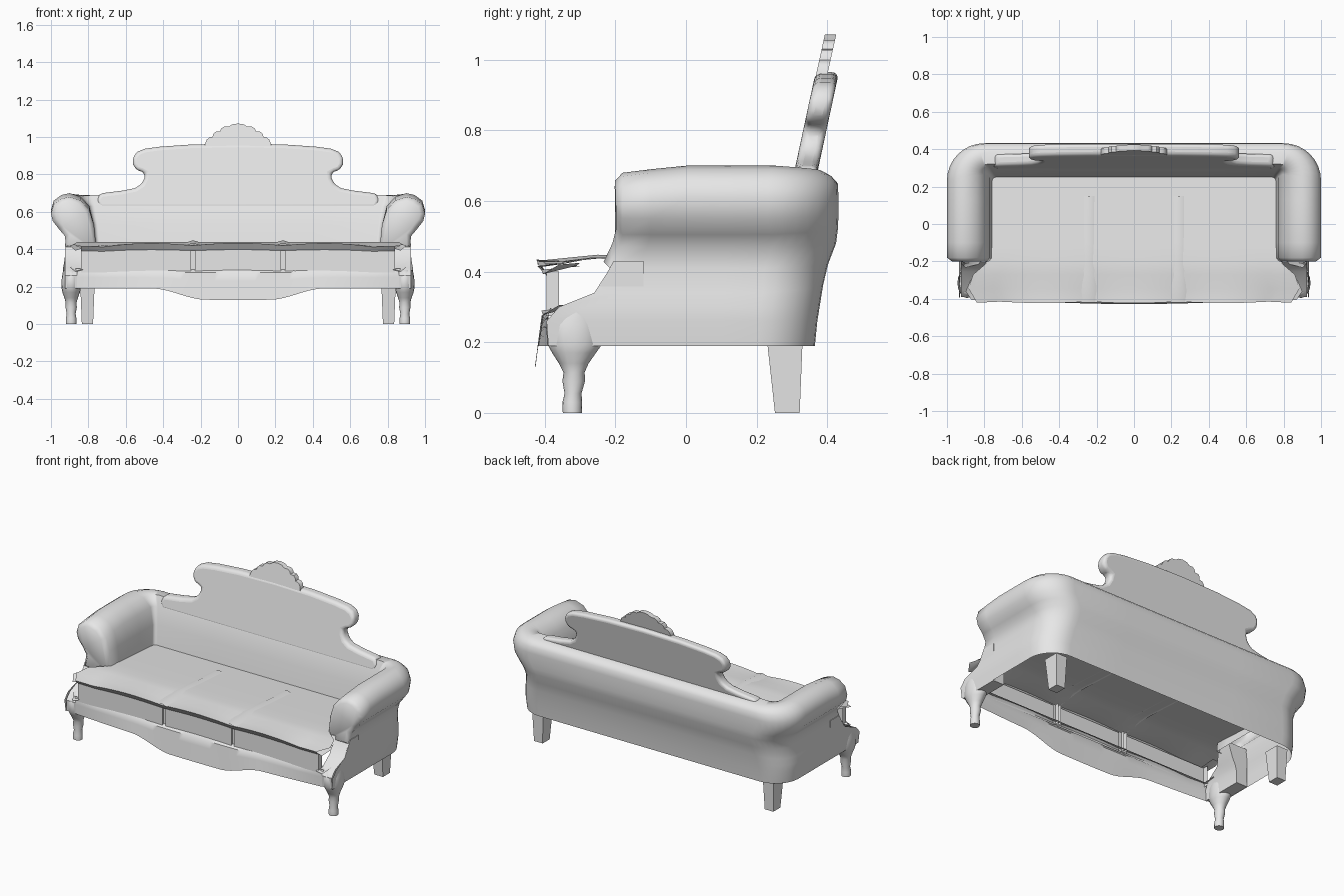
import bpy, bmesh
from math import sin, cos, pi

if "Cube" in bpy.data.objects:
    bpy.data.objects.remove(bpy.data.objects["Cube"])

fabric = bpy.data.materials.new("plain grey")
fabric.use_nodes = True
fabric.diffuse_color = (0.8, 0.8, 0.8, 1)
fabric.node_tree.nodes["Principled BSDF"].inputs["Base Color"].default_value = (0.8, 0.8, 0.8, 1)


def finish(name, bm, mirror=False, bevel=0, angle=40):
    """Turn a bmesh into a smooth shaded object."""
    bmesh.ops.recalc_face_normals(bm, faces=bm.faces)
    mesh = bpy.data.meshes.new(name)
    bm.to_mesh(mesh)
    bm.free()
    mesh.materials.append(fabric)
    ob = bpy.data.objects.new(name, mesh)
    bpy.context.collection.objects.link(ob)
    bpy.ops.object.select_all(action='DESELECT')
    ob.select_set(True)
    bpy.context.view_layer.objects.active = ob
    bpy.ops.object.shade_smooth_by_angle(angle=angle * pi / 180)
    if bevel:
        m = ob.modifiers.new("Round", 'BEVEL')
        m.width, m.segments, m.limit_method = bevel, 4, 'ANGLE'
    if mirror:
        m = ob.modifiers.new("Mirror", 'MIRROR')
        m.use_clip = True
    return ob


def loft(bm, rows, closed=False, caps=False):
    """Skin a list of equally long point rows."""
    grid = [[bm.verts.new(p) for p in row] for row in rows]
    n = len(grid[0])
    for a, b in zip(grid, grid[1:]):
        for i in range(n if closed else n - 1):
            j = (i + 1) % n
            bm.faces.new((a[i], a[j], b[j], b[i]))
    if caps:
        bm.faces.new(grid[0])
        bm.faces.new(grid[-1])
    return grid


# Upholstered shell: arm section blended round the corner into the back section
# Each row: arm x, arm z, front end y, back y, back z, corner radius
SHELL = [
    (.930, .19, -.39, .365, .19, .16),
    (.935, .26, -.395, .372, .26, .16),
    (.935, .30, -.36, .380, .31, .17),
    (.928, .34, -.26, .388, .36, .17),
    (.920, .41, -.215, .402, .42, .18),
    (.925, .47, -.19, .425, .48, .18),
    (.955, .505, -.18, .430, .52, .19),
    (.990, .55, -.18, .432, .56, .20),
    (1.0, .61, -.18, .432, .61, .20),
    (.985, .66, -.18, .430, .65, .20),
    (.945, .69, -.18, .412, .67, .17),
    (.900, .70, -.18, .385, .685, .13),
    (.840, .68, -.18, .320, .69, .06),
    (.795, .63, -.18, .295, .63, .03),
    (.770, .53, -.18, .270, .53, .02),
    (.755, .38, -.18, .245, .38, .02),
]
rows = []
for x, z, yf, yb, zb, r in SHELL:
    row = [(x, yf, z - (.02 if z > .6 else 0)), (x, min(-.1, yf + .08), z - (.01 if z > .6 else 0)),
           (x, 0, z), (x, (yb - r) / 2, z)]
    for k in range(9):
        t = k / 8
        a = t * pi / 2
        row.append((x - r + r * cos(a), yb - r + r * sin(a), z + (zb - z) * t))
    row += [(.4, yb, zb), (0, yb, zb)]
    rows.append(row)
bm = bmesh.new()
grid = loft(bm, rows)
scroll = bm.faces.new([row[0] for row in grid[4:]])
bmesh.ops.recalc_face_normals(bm, faces=bm.faces)
if scroll.normal.y > 0:
    bmesh.ops.reverse_faces(bm, faces=bm.faces)
bmesh.ops.inset_individual(bm, faces=[scroll], thickness=.025, depth=.02)
finish("arms_and_back_shell", bm, mirror=True, angle=60)

# Front post below each arm scroll
POST = [(.19, -.385, .85), (.26, -.39, .85), (.30, -.355, .84), (.34, -.255, .82), (.43, -.205, .79)]
bm = bmesh.new()
loft(bm, [[(xi, yf, z), (.926, yf, z), (.926, -.12, z), (xi, -.12, z)] for z, yf, xi in POST], True, True)
finish("arm_front_post", bm, mirror=True)

# Turned front legs: height, centre y, half width, half depth
LEG = [(0, -.322, .028, .027), (.03, -.322, .028, .028), (.055, -.32, .024, .024), (.09, -.318, .03, .032),
       (.115, -.317, .029, .03), (.14, -.318, .036, .042), (.17, -.317, .047, .062),
       (.195, -.315, .052, .078), (.25, -.318, .05, .078), (.29, -.31, .042, .06)]
bm = bmesh.new()
loft(bm, [[(.892 + w * cos(a * pi / 8), cy + d * sin(a * pi / 8), z) for a in range(16)]
          for z, cy, w, d in LEG], True, True)
finish("front_leg", bm, mirror=True, angle=60)

# Square tapered back legs
bm = bmesh.new()
loft(bm, [[(.805 + sx * w, y0 if sy < 0 else y1, z) for sx, sy in ((-1, -1), (1, -1), (1, 1), (-1, 1))]
          for z, w, y0, y1 in ((0, .03, .252, .322), (.2, .038, .23, .33))], True, True)
finish("back_leg", bm, mirror=True)


def leaning_panel(name, half, front, slope, thick, bevel):
    """Extrude a mirrored outline and lean it backwards."""
    outline = half + [(-x, z) for x, z in reversed(half) if x > 0]
    bm = bmesh.new()
    loft(bm, [[(x, front + slope * (z - .42) + d, z) for x, z in outline] for d in (0, thick)], True, True)
    return finish(name, bm, bevel=bevel)


# Raised back with scrolled shoulders
leaning_panel("back_top_panel", [
    (0, .965), (.25, .96), (.42, .948), (.50, .937), (.54, .92), (.563, .89), (.562, .855), (.545, .825),
    (.515, .815), (.497, .805), (.50, .78), (.515, .75), (.55, .727), (.62, .713), (.74, .698), (.76, .66),
    (.74, .62), (0, .62)], .25, .215, .066, .02)

# Scalloped crest
leaning_panel("crest", [
    (0, 1.072), (.03, 1.068), (.05, 1.055), (.075, 1.055), (.09, 1.045), (.097, 1.03), (.12, 1.028),
    (.133, 1.015), (.136, 1.0), (.155, .997), (.168, .985), (.175, .965), (.18, .93), (0, .93)],
    .25, .22, .032, 0)


def wave(x):
    """Three cushion swells across the width."""
    return abs(cos(pi * x / .48))


# Seat with a flared, ruffled front lip: half width, y, height, ruffle
SEAT = [(.77, .26, .41, 0), (.77, .05, .424, 0), (.77, -.12, .435, 0), (.79, -.21, .44, 0),
        (.86, -.27, .438, .002), (.885, -.345, .425, .006), (.84, -.415, .42, .014), (.84, -.395, .392, .006)]
STEPS = 56
us = [-1 + 2 * i / STEPS for i in range(STEPS + 1)]
bm = bmesh.new()
loft(bm, [[(u * w, y - (.008 * wave(u * w) if y < -.4 else 0), z + ruffle * wave(u * w)
            - ruffle * u ** 4) for u in us] for w, y, z, ruffle in SEAT])
finish("seat", bm, angle=50)

# Raised seams between the cushions
bm = bmesh.new()
for s in (-1, 1):
    loft(bm, [[(s * (.24 - w), y, z - .004), (s * .24, y, z + .007), (s * (.24 + w), y, z - .004)]
              for w, y, z in ((.032, .15, .42), (.034, -.1, .435), (.036, -.25, .441), (.042, -.42, .424))])
finish("seat_seam", bm)

# Recessed cushion fronts, three across
bm = bmesh.new()
for x0, x1 in ((-.84, -.25), (-.23, .23), (.25, .84)):
    loft(bm, [[(x0, -.36, z), (x0, -.395, z), (x1, -.395, z), (x1, -.36, z)] for z in (.40, .275)])
for s in (-1, 1):
    loft(bm, [[(s * .21, -.385, z), (s * .27, -.385, z)] for z in (.40, .275)])
finish("cushion_front", bm)


def hem(x):
    """Height of the curved lower edge of the apron."""
    t = min(1, max(0, (abs(x) - .2) / .33))
    return .13 + .06 * t * t * (3 - 2 * t)


# Bowed front apron with a curved hem and a ruffled top flange
bm = bmesh.new()
rows = []
for t in (0, .35, .7, 1):
    rows.append([(u * .86, -.39 - .038 * (1 - u * u) * (1 - .5 * t), hem(u) * (1 - t) + .275 * t) for u in us])
rows.append([(u * .87, -.385, .29 + .008 * wave(u * .87)) for u in us])
rows.append([(u * .84, -.36, .285) for u in us])
loft(bm, rows)
finish("front_apron", bm)

# Loose fabric tabs at the front corners
bm = bmesh.new()
for z in (.29, .405):
    loft(bm, [[(.83, -.41, z), (.83, -.30, z + .01)], [(.87, -.405, z - .012), (.86, -.31, z + .012)],
              [(.90, -.36, z + .015), (.875, -.30, z + .02)]])
finish("corner_tab", bm, mirror=True)
